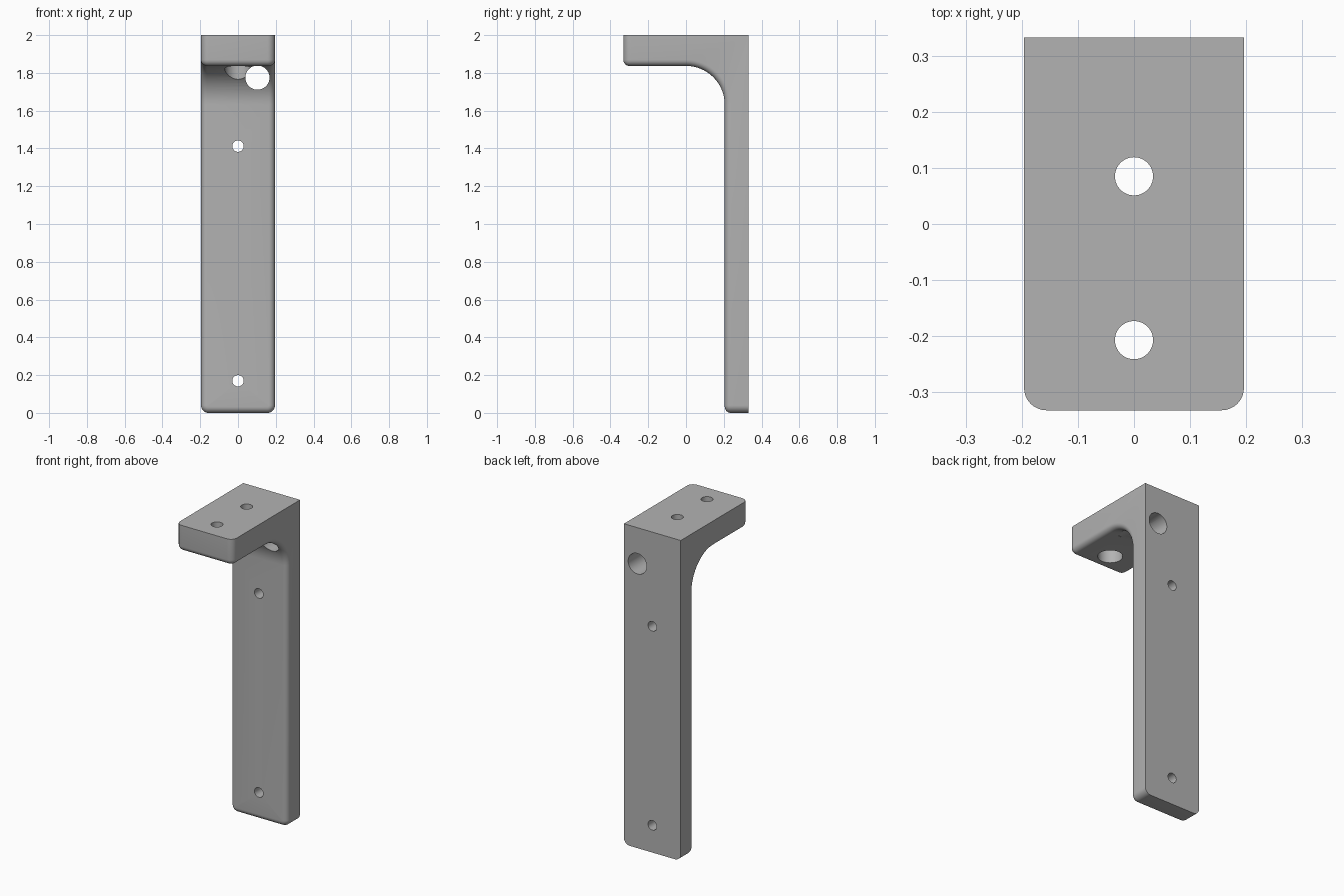
import bpy
import bmesh
from math import cos, sin, pi
from mathutils import Matrix, Vector

if "Cube" in bpy.data.objects:
    bpy.data.objects.remove(bpy.data.objects["Cube"], do_unlink=True)

HALF_W, DEPTH, TOP = 0.196, 0.332, 2.0
WALL_Y, SHELF_Z = 0.205, 1.837      # inner faces of the two plates
FILLET, CORNER, RIM = 0.205, 0.04, 0.032

grey = bpy.data.materials.new("bracket grey")
grey.use_nodes = True
colour = (0.45, 0.45, 0.45, 1)
grey.diffuse_color = colour
grey.node_tree.nodes["Principled BSDF"].inputs["Base Color"].default_value = colour


def make_object(name, bm):
    mesh = bpy.data.meshes.new(name)
    bm.normal_update()
    bm.to_mesh(mesh)
    bm.free()
    mesh.materials.append(grey)
    obj = bpy.data.objects.new(name, mesh)
    bpy.context.collection.objects.link(obj)
    return obj


def cylinder(name, start, end, radius):
    """Round cutter running from start to end."""
    a, b = Vector(start), Vector(end)
    turn = (b - a).to_track_quat('Z', 'Y').to_matrix().to_4x4()
    bm = bmesh.new()
    bmesh.ops.create_cone(bm, cap_ends=True, segments=48, radius1=radius, radius2=radius,
                          depth=(b - a).length,
                          matrix=Matrix.Translation((a + b) / 2) @ turn)
    obj = make_object(name, bm)
    obj.hide_render = True
    return obj


# L-shaped side profile with a curved inner corner, extruded across the width
steps = 16
arc = [(WALL_Y - FILLET + FILLET * cos(t), SHELF_Z - FILLET + FILLET * sin(t))
       for t in (i * pi / 2 / steps for i in range(steps + 1))]
profile = [(DEPTH, 0), (WALL_Y, 0), *arc, (-DEPTH, SHELF_Z), (-DEPTH, TOP), (DEPTH, TOP)]
bm = bmesh.new()
side = bm.faces.new([bm.verts.new((-HALF_W, y, z)) for y, z in profile])
grown = bmesh.ops.extrude_face_region(bm, geom=[side], use_keep_orig=True)
bmesh.ops.translate(bm, vec=(2 * HALF_W, 0, 0),
                    verts=[v for v in grown["geom"] if isinstance(v, bmesh.types.BMVert)])
bmesh.ops.recalc_face_normals(bm, faces=bm.faces)


def at_end(point):
    return point.z < 0.001 or point.y < -DEPTH + 0.001


# Round the corners at the free ends of both plates
corners = [e for e in bm.edges if all(at_end(v.co) for v in e.verts)
           and abs(e.verts[0].co.x - e.verts[1].co.x) < 0.001]
bmesh.ops.bevel(bm, geom=corners, offset=CORNER, segments=8, profile=0.5,
                affect='EDGES', clamp_overlap=False)

# Soften the rim around the inner face
bm.normal_update()


def is_inner(face):
    c = face.calc_center_median()
    outer = c.y > DEPTH - 0.001 or c.z > TOP - 0.001
    return abs(face.normal.x) < 0.01 and not outer and not at_end(c)


rim = [e for e in bm.edges if sum(is_inner(f) for f in e.link_faces) == 1]
bmesh.ops.bevel(bm, geom=rim, offset=RIM, segments=6, profile=0.5,
                affect='EDGES', clamp_overlap=False)
bmesh.ops.recalc_face_normals(bm, faces=bm.faces)
bracket = make_object("bracket", bm)

# Shelf bolt holes with wide recesses below, wall screw holes and a cable hole
cutters = []
for y in (0.085, -0.207):
    cutters.append(cylinder("shelf_hole_cutter", (0, y, 1.5), (0, y, 2.1), 0.034))
    cutters.append(cylinder("recess_cutter", (0, y, 1.5), (0, y, 1.925), 0.07))
for z in (0.17, 1.412):
    cutters.append(cylinder("screw_hole_cutter", (0, 0.1, z), (0, 0.4, z), 0.03))
cutters.append(cylinder("cable_hole_cutter", (0.103, 0, 1.775), (0.103, 0.4, 1.775), 0.064))

bpy.context.view_layer.objects.active = bracket
bracket.select_set(True)
for cutter in cutters:
    cut = bracket.modifiers.new("hole", 'BOOLEAN')
    cut.operation = 'DIFFERENCE'
    cut.solver = 'EXACT'
    cut.object = cutter
    bpy.ops.object.modifier_apply(modifier=cut.name)
for cutter in cutters:
    bpy.data.objects.remove(cutter, do_unlink=True)

bpy.ops.object.select_all(action='DESELECT')
bracket.select_set(True)
bpy.ops.object.shade_smooth_by_angle(angle=pi / 6)
